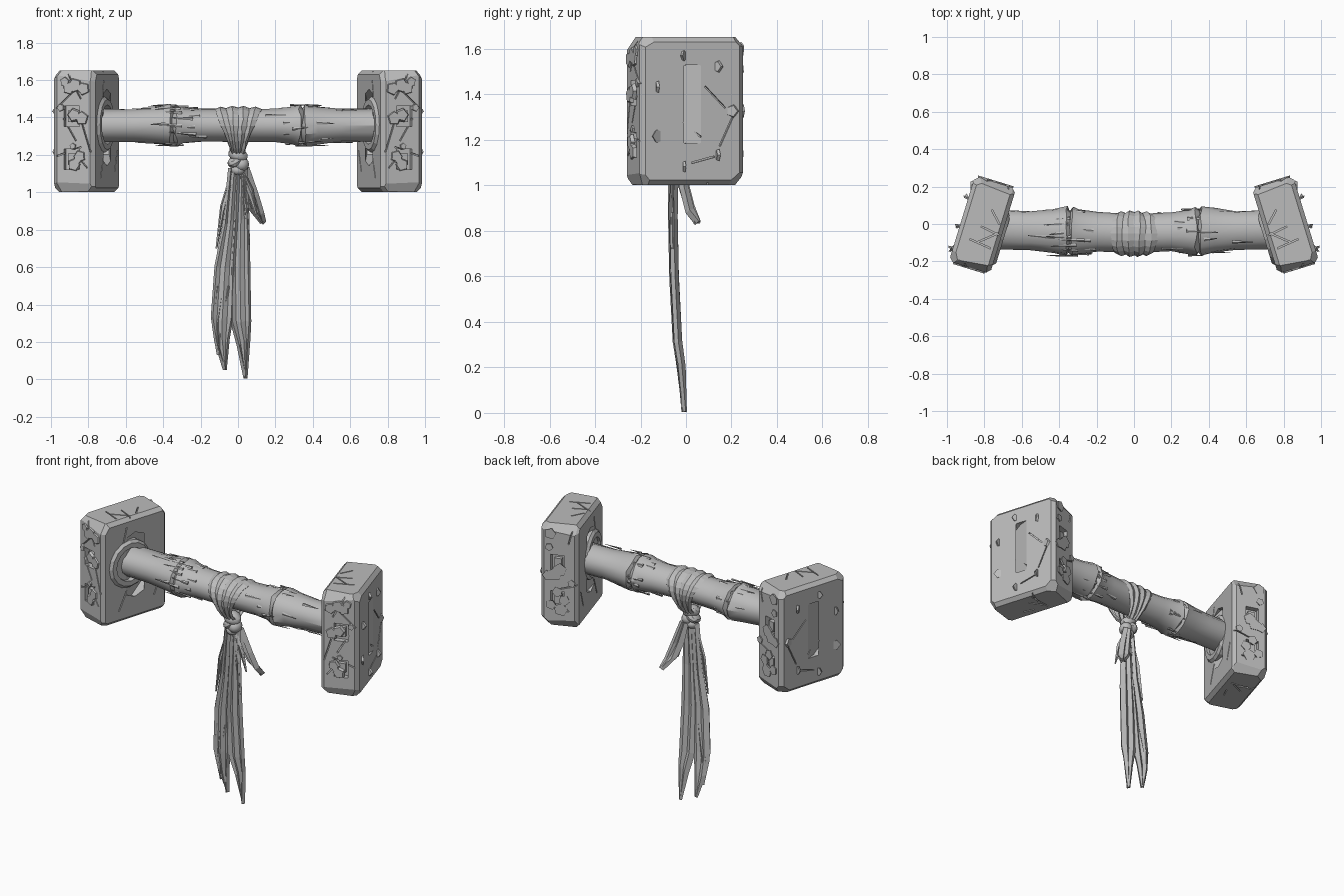
import bpy, bmesh, math, random
from math import sin, cos, pi, radians
from mathutils import Matrix, Vector, Euler

random.seed(7)
R = random.uniform
if "Cube" in bpy.data.objects:
    bpy.data.objects.remove(bpy.data.objects["Cube"])

grey = bpy.data.materials.new("weathered grey")
grey.use_nodes = True
tone = (0.5, 0.5, 0.5, 1)
grey.diffuse_color = tone
grey.node_tree.nodes["Principled BSDF"].inputs["Base Color"].default_value = tone


def finish(bm, name, smooth=None):
    bmesh.ops.recalc_face_normals(bm, faces=bm.faces)
    mesh = bpy.data.meshes.new(name)
    bm.to_mesh(mesh)
    bm.free()
    mesh.materials.append(grey)
    ob = bpy.data.objects.new(name, mesh)
    bpy.context.collection.objects.link(ob)
    if smooth:
        activate(ob)
        bpy.ops.object.shade_smooth_by_angle(angle=radians(smooth))
    return ob


def activate(ob):
    bpy.ops.object.select_all(action='DESELECT')
    ob.select_set(True)
    bpy.context.view_layer.objects.active = ob


def place(loc, size, rot=(0, 0, 0)):
    return Matrix.LocRotScale(Vector(loc), Euler(rot), Vector(size))


def box(bm, loc, size, rot=(0, 0, 0)):
    return bmesh.ops.create_cube(bm, size=1, matrix=place(loc, size, rot))


def disc(bm, loc, radius, depth, sides, rot=(0, pi / 2, 0), tip=1):
    return bmesh.ops.create_cone(bm, cap_ends=True, segments=sides, radius1=radius,
                                 radius2=radius * tip, depth=depth,
                                 matrix=place(loc, (1, 1, 1), rot))


def carve(ob, cutter):
    cutter.hide_render = True
    mod = ob.modifiers.new("carve", 'BOOLEAN')
    mod.operation, mod.solver, mod.object = 'DIFFERENCE', 'EXACT', cutter
    activate(ob)
    bpy.ops.object.modifier_apply(modifier="carve")
    bpy.data.objects.remove(cutter)


# Stone head, shaped upright about its own centre
T, W, H = 0.115, 0.238, 0.325
turn = Matrix.Translation((0.81, -0.005, 1.327)) @ Matrix.Rotation(radians(17), 4, 'Z')
bm = bmesh.new()
box(bm, (0, 0, 0), (2 * T, 2 * W, 2 * H))
bmesh.ops.bevel(bm, geom=bm.edges[:], offset=0.022, segments=1, affect='EDGES')


def chip(normal, point):
    geom = bm.verts[:] + bm.edges[:] + bm.faces[:]
    bmesh.ops.bisect_plane(bm, geom=geom, plane_co=point, plane_no=normal, clear_outer=True)
    bmesh.ops.holes_fill(bm, edges=[e for e in bm.edges if e.is_boundary])


# Broken corners and edges
for sx in (-1, 1):
    for sy in (-1, 1):
        for sz in (-1, 1):
            n = Vector((sx * R(.5, 1), sy * R(.5, 1), sz * R(.5, 1))).normalized()
            chip(n, Vector((sx * T, sy * W, sz * H)) - n * R(.03, .05))
for sy in (-1, 1):
    for sz in (-1, 1):
        n = Vector((R(-.2, .2), sy, sz * R(.4, .8))).normalized()
        chip(n, Vector((0, sy * W, sz * H)) - n * R(.018, .03))
stone = finish(bm, "stone_head")

# Round dish outside, eight-sided recess inside
for x, z, rad, sides in ((T, .03, .175, 18), (-T, .02, .205, 8)):
    c = bmesh.new()
    disc(c, (x, 0, z), rad, .03 if x > 0 else .05, sides, (pi / 8, pi / 2, 0))
    carve(stone, finish(c, "dish_cutter"))

# Square sockets in the narrow faces
for sy in (-1, 1):
    for z in (.08, -.15):
        c = bmesh.new()
        box(c, (.01, sy * W, z), (.085, .07, .11))
        carve(stone, finish(c, "socket_cutter"))

# Cracks
for i in range(26):
    c = bmesh.new()
    side = random.choice((-1, 1))
    length, z = R(.07, .17), R(-.27, .27)
    if i % 3 == 0:
        box(c, (side * T, R(-.18, .18), z), (.024, .007, length), (R(-1.5, 1.5), 0, 0))
    elif i % 3 == 1:
        box(c, (R(-.09, .09), side * W, z), (.007, .03, length), (0, R(-1.5, 1.5), 0))
    else:
        box(c, (R(-.06, .06), R(-.18, .18), side * H), (length, .007, .024), (0, 0, R(-1.5, 1.5)))
    carve(stone, finish(c, "crack_cutter"))

# Pegs in the sockets, flakes on the faces, and the collar
bm = bmesh.new()
for sy in (-1, 1):
    for z in (.08, -.15):
        box(bm, (.01, sy * (W - .025), z), (.045, .03, .06))
    for i in range(11):
        disc(bm, (R(-.08, .08), sy * W, R(-.28, .28)), R(.02, .045), .016, 5,
             (pi / 2, R(0, 3), 0), .8)
for i in range(7):
    a = i * 0.9
    disc(bm, (T, .2 * cos(a) * .9, .25 * sin(a)), R(.02, .035), .012, 5, (R(0, 3), pi / 2, 0), .8)
flakes = finish(bm, "stone_flakes")

bm = bmesh.new()
rings = []
for rad, x in ((.15, -.08), (.15, -.115), (.135, -.13), (.105, -.13), (.1, -.08)):
    rings.append([bm.verts.new((x, rad * cos(k * pi / 8) - .04, rad * sin(k * pi / 8) + .035))
                  for k in range(16)])
for a, b in zip(rings, rings[1:]):
    for k in range(16):
        bm.faces.new((a[k], a[k - 1], b[k - 1], b[k]))
collar = finish(bm, "handle_collar")

for ob in (stone, flakes, collar):
    ob.data.transform(turn)
    ob.modifiers.new("other_side", 'MIRROR').use_mirror_merge = False

# Jointed handle
profile = ((.0, .087), (.2, .09), (.29, .1), (.33, .113), (.345, .095),
           (.36, .113), (.43, .102), (.55, .09), (.75, .09))
stations = [(-x, r) for x, r in profile[:0:-1]] + list(profile)
bm = bmesh.new()
rings = []
for x, r in stations:
    rings.append([bm.verts.new((x + R(-.008, .008), -.05 + .03 * abs(x) + 1.17 * r * cos(k * pi / 7) * R(.96, 1.04),
                                1.358 + r * sin(k * pi / 7) * R(.96, 1.04))) for k in range(14)])
for a, b in zip(rings, rings[1:]):
    for k in range(14):
        bm.faces.new((a[k], a[k - 1], b[k - 1], b[k]))
bm.faces.new(rings[0])
bm.faces.new(rings[-1])
finish(bm, "handle", 35)

# Splinters lifting off the handle
bm = bmesh.new()
for i in range(64):
    s, a = random.choice((-1, 1)), R(0, 2 * pi)
    x = s * random.choice((R(.27, .42), R(.2, .62)))
    r = .108 if .29 < abs(x) < .42 else .093
    lean = Matrix.Rotation(R(-.12, .12), 4, 'Y')
    spot = Matrix.Translation((x, -.045 + 1.15 * r * cos(a), 1.358 + r * sin(a)))
    bmesh.ops.create_cone(bm, cap_ends=True, segments=4, radius1=.012, radius2=.002, depth=R(.07, .15),
                          matrix=spot @ Matrix.Rotation(a, 4, 'X') @ lean
                          @ Matrix.Rotation(s * pi / 2, 4, 'Y') @ Matrix.Diagonal((.9, .5, 1, 1)))
finish(bm, "handle_splinters")

# Gathered cloth wrapped over the handle and drawn down to the knot
bm = bmesh.new()
rows = []
for k in range(20):
    a = k * pi / 10
    low = (1 - sin(a)) / 2
    row = []
    for j in range(9):
        fold = (.006 if j % 2 else -.004) - .008 * abs(j - 4) / 4
        r = .1 + fold
        half = .125 - .09 * low ** 1.3
        row.append(bm.verts.new((half * (j - 4) / 4 + R(-.004, .004),
                                 -.052 + (1.12 * r + .008) * cos(a),
                                 1.358 + r * sin(a) - .07 * low ** 4)))
    rows.append(row)
for k in range(20):
    for j in range(8):
        bm.faces.new((rows[k][j], rows[k][j + 1], rows[k - 1][j + 1], rows[k - 1][j]))
wrap = finish(bm, "cloth_wrap")
wrap.modifiers.new("thickness", 'SOLIDIFY').thickness = .01

# Knot made of crossing lumps
bm = bmesh.new()
for x, z, size, tilt in ((0, 1.2, (.055, .05, .038), .3), (-.015, 1.165, (.045, .05, .03), -.5),
                         (.02, 1.15, (.04, .045, .04), .6), (0, 1.12, (.04, .035, .03), 0)):
    bmesh.ops.create_icosphere(bm, subdivisions=2, radius=1,
                               matrix=place((x, -.055, z), size, (.2, tilt, 0)))
finish(bm, "cloth_knot", 25)


# Tattered tails: each path point is x, y, z, width
def tail(name, path, depth=.022):
    bm = bmesh.new()
    rows = []
    for n, (x, y, z, w) in enumerate(path):
        rows.append([bm.verts.new((x + w * (j - 2) / 4, y + (.3 if j % 2 else -.3) * min(w, .05) * .5,
                                   z + (R(-.02, .02) if 0 < n < len(path) - 1 else 0)))
                     for j in range(5)])
    for a, b in zip(rows, rows[1:]):
        for j in range(4):
            bm.faces.new((a[j], a[j + 1], b[j + 1], b[j]))
    ob = finish(bm, name)
    mod = ob.modifiers.new("thickness", 'SOLIDIFY')
    mod.thickness, mod.offset = depth, 0


tail("long_tail_left", ((-.02, -.06, 1.13, .05), (-.04, -.06, .85, .07), (-.07, -.055, .6, .1),
                        (-.085, -.04, .32, .11), (-.085, -.025, .2, .07), (-.07, -.01, .05, .006)))
tail("long_tail_right", ((.02, -.05, 1.13, .05), (.015, -.055, .85, .08), (.01, -.05, .6, .1),
                         (.015, -.035, .3, .1), (.03, -.02, .2, .06), (.04, -.008, .005, .006)))
tail("side_tip", ((-.08, -.05, .5, .07), (-.11, -.035, .3, .05), (-.105, -.025, .13, .006)), .014)
tail("short_tail", ((.03, -.03, 1.13, .04), (.065, -.01, 1.0, .07), (.095, .015, .9, .07),
                    (.135, .05, .835, .012)), .03)
for i, (x, z) in enumerate(((-.115, .7), (-.085, .77), (.06, .72), (.1, .88), (-.06, .62))):
    tail("loose_strand_%d" % (i + 1), ((x * .2, -.06, 1.12, .02), (x * .7, -.06, (z + 1.12) / 2, .024),
                                       (x, -.06, z, .004)), .008)
